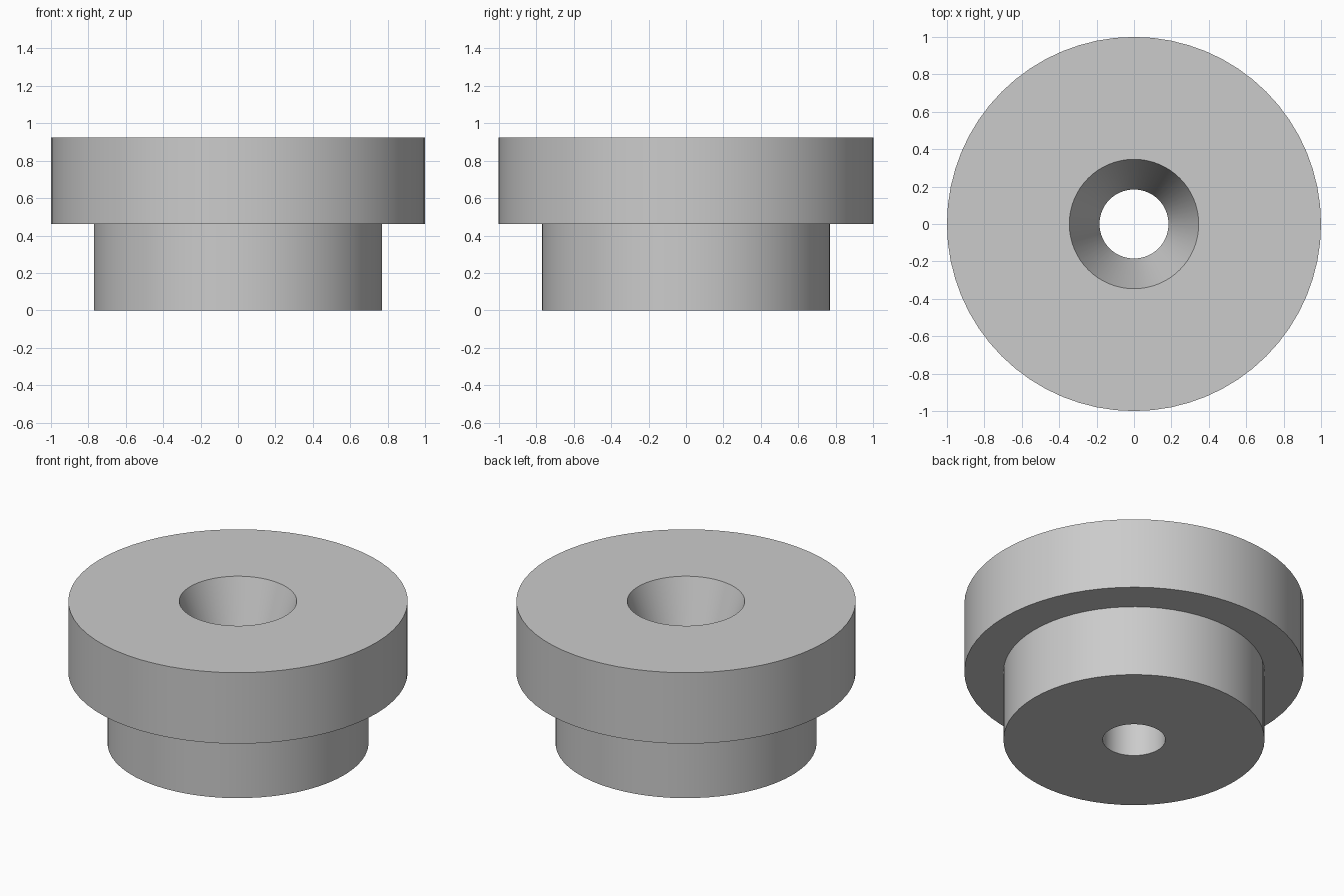
import bpy
import bmesh
import math

SEGMENTS = 64
UNIT = 1 / 13  # flange radius is 13 units

cube = bpy.data.objects.get("Cube")
if cube:
    bpy.data.objects.remove(cube, do_unlink=True)

# Plain grey material
grey = bpy.data.materials.new("plain grey")
grey.use_nodes = True
colour = (0.6, 0.6, 0.6, 1)
grey.diffuse_color = colour
grey.node_tree.nodes["Principled BSDF"].inputs["Base Color"].default_value = colour


def lathe(name, profile):
    """Spin a closed (radius, height) profile about the z axis."""
    bm = bmesh.new()
    verts = [bm.verts.new((r * UNIT, 0, z * UNIT)) for r, z in profile]
    edges = [bm.edges.new((v, verts[(i + 1) % len(verts)]))
             for i, v in enumerate(verts)]
    bmesh.ops.spin(bm, geom=verts + edges, axis=(0, 0, 1), cent=(0, 0, 0),
                   angle=math.tau, steps=SEGMENTS, use_merge=True)
    bmesh.ops.remove_doubles(bm, verts=bm.verts, dist=1e-5)
    bmesh.ops.recalc_face_normals(bm, faces=bm.faces)
    mesh = bpy.data.meshes.new(name)
    bm.to_mesh(mesh)
    bm.free()
    mesh.materials.append(grey)
    obj = bpy.data.objects.new(name, mesh)
    bpy.context.collection.objects.link(obj)
    return obj


# Stepped bushing: narrow hub, wide flange, countersunk through hole
bushing = lathe("flanged_bushing", [
    (2.4, 0), (10, 0), (10, 6), (13, 6), (13, 12),
    (4.5, 12), (2.4, 6),
])

bpy.ops.object.select_all(action="DESELECT")
bushing.select_set(True)
bpy.context.view_layer.objects.active = bushing
bpy.ops.object.shade_smooth_by_angle(angle=math.radians(15))
